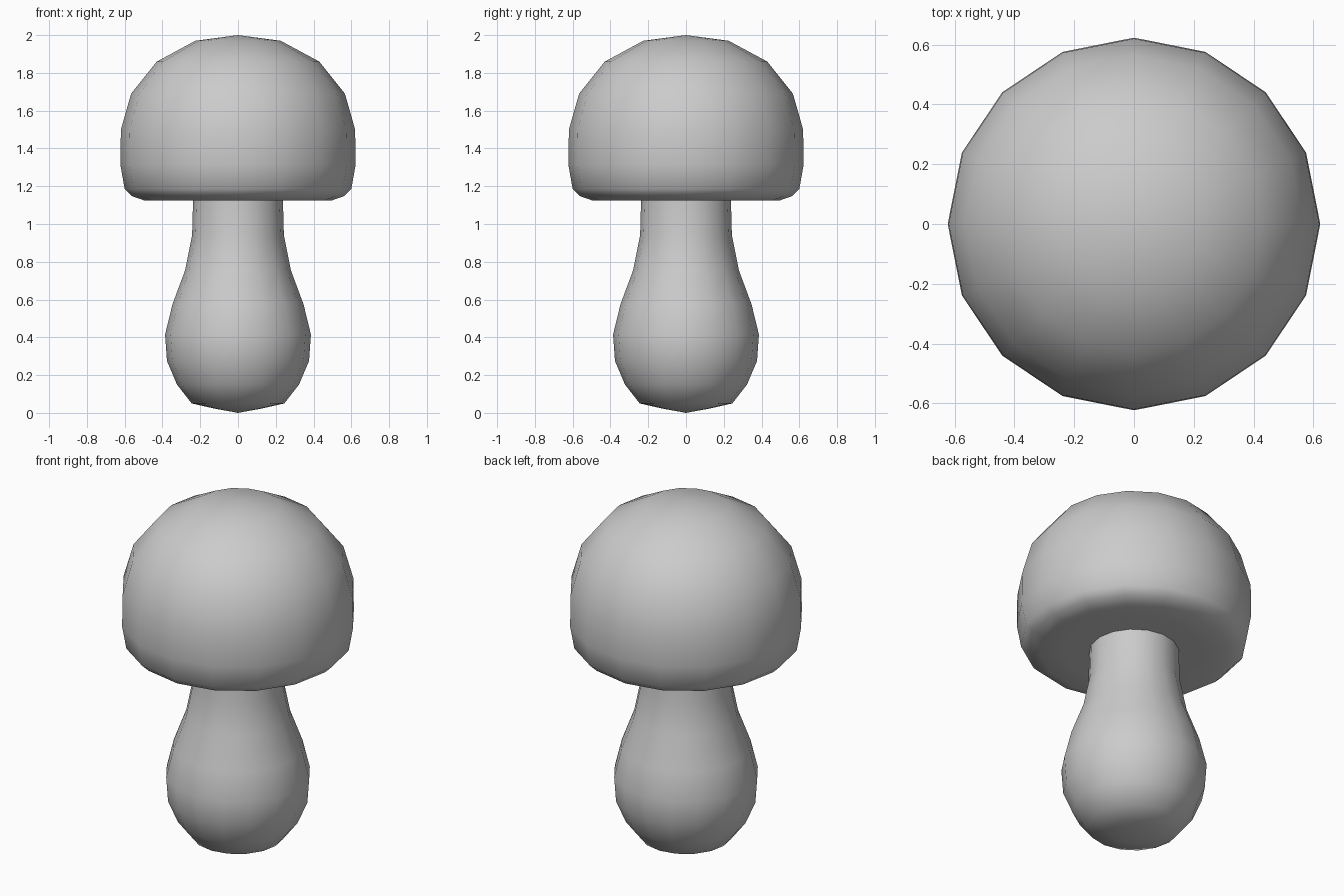
import bpy, bmesh, math

if "Cube" in bpy.data.objects:
    bpy.data.objects.remove(bpy.data.objects["Cube"])

SIDES = 16


def lathe(name, profile):
    """Revolve (radius, z) points around z; radius 0 makes a pole."""
    bm = bmesh.new()
    rings = []
    for r, z in profile:
        if r == 0:
            rings.append([bm.verts.new((0, 0, z))] * SIDES)
        else:
            rings.append([bm.verts.new((r * math.cos(2 * math.pi * i / SIDES),
                                        r * math.sin(2 * math.pi * i / SIDES), z))
                          for i in range(SIDES)])
    for a, b in zip(rings, rings[1:]):
        for i in range(SIDES):
            j = (i + 1) % SIDES
            bm.faces.new(list(dict.fromkeys((a[i], a[j], b[j], b[i]))))
    bmesh.ops.recalc_face_normals(bm, faces=bm.faces)
    mesh = bpy.data.meshes.new(name)
    bm.to_mesh(mesh)
    bm.free()
    mesh.shade_smooth()
    obj = bpy.data.objects.new(name, mesh)
    bpy.context.collection.objects.link(obj)
    return obj


# Bulbous stem, closed at the bottom, meeting the underside of the cap
lathe("stem", [(0, 0), (0.125, 0.023), (0.245, 0.05), (0.323, 0.15),
               (0.376, 0.275), (0.386, 0.415), (0.347, 0.575),
               (0.28, 0.755), (0.243, 0.94), (0.238, 1.125)])

# Domed cap with rounded rim and flat underside
lathe("cap", [(0.238, 1.125), (0.36, 1.125), (0.497, 1.125), (0.56, 1.147),
              (0.60, 1.185), (0.623, 1.315), (0.62, 1.50), (0.566, 1.69),
              (0.43, 1.86), (0.226, 1.97), (0, 2.0)])
